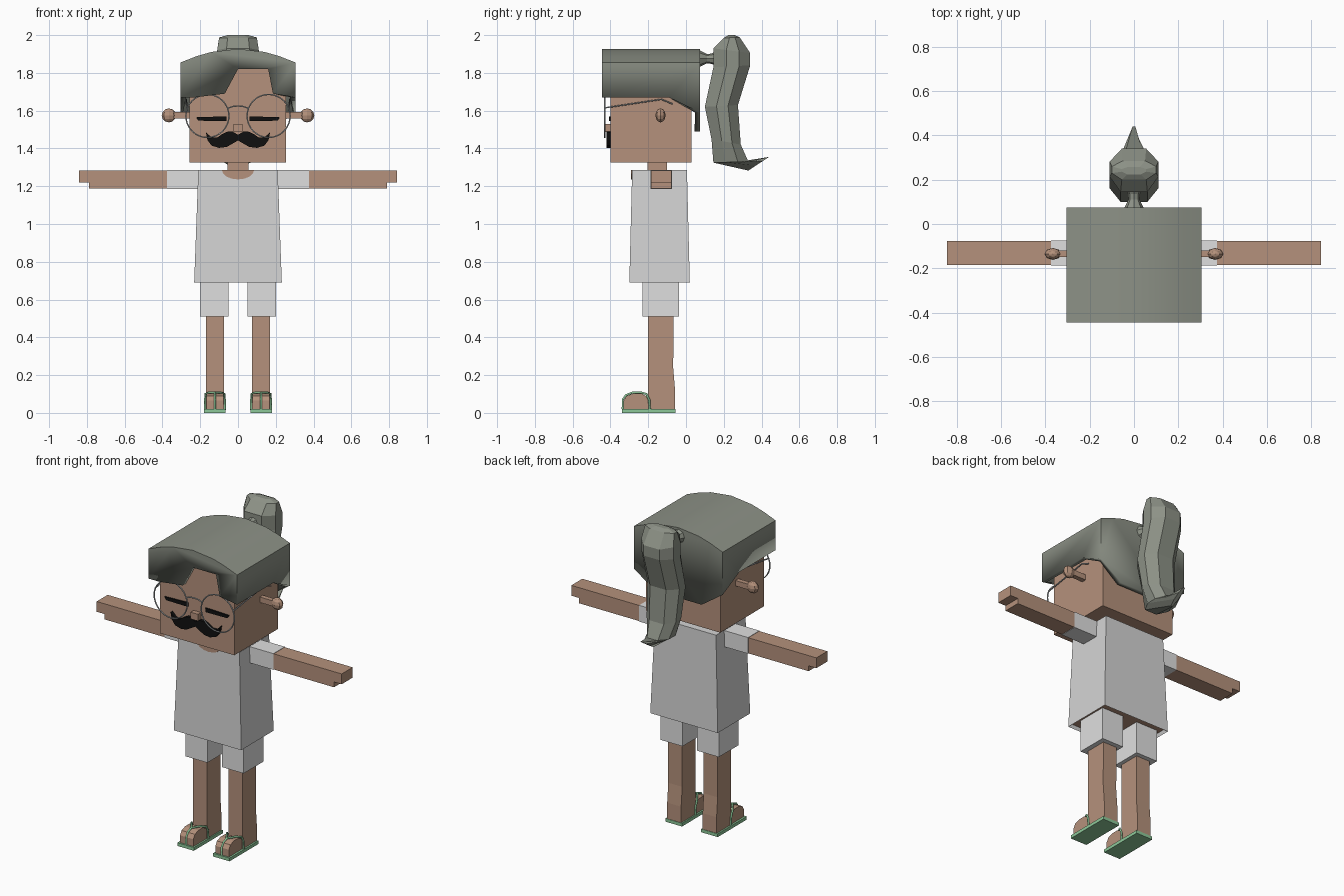
import bpy, bmesh, math
from mathutils import Vector

old = bpy.data.objects.get("Cube")
if old:
    bpy.data.objects.remove(old, do_unlink=True)


def material(name, rgb):
    m = bpy.data.materials.new(name)
    m.use_nodes = True
    m.diffuse_color = (*rgb, 1)
    m.node_tree.nodes["Principled BSDF"].inputs["Base Color"].default_value = (*rgb, 1)
    return m


SKIN = material("skin", (0.46, 0.285, 0.2))
HAIR = material("grey_hair", (0.265, 0.285, 0.24))
SHIRT = material("shirt_white", (0.66, 0.66, 0.66))
SHORTS = material("shorts_white", (0.74, 0.74, 0.74))
BLACK = material("black", (0.005, 0.005, 0.005))
METAL = material("glasses_metal", (0.45, 0.47, 0.48))
GREEN = material("sandal_green", (0.27, 0.58, 0.32))


def finish(name, bm, *mats):
    bmesh.ops.recalc_face_normals(bm, faces=bm.faces)
    me = bpy.data.meshes.new(name)
    bm.to_mesh(me)
    bm.free()
    for m in mats:
        me.materials.append(m)
    ob = bpy.data.objects.new(name, me)
    bpy.context.collection.objects.link(ob)
    return ob


def loft(name, rings, mat):
    """Skin a list of equal-length point rings and cap both ends."""
    bm = bmesh.new()
    loops = [[bm.verts.new(p) for p in r] for r in rings]
    n = len(loops[0])
    for a, b in zip(loops, loops[1:]):
        for i in range(n):
            j = (i + 1) % n
            bm.faces.new((a[i], a[j], b[j], b[i]))
    bm.faces.new(loops[0])
    bm.faces.new(loops[-1])
    return finish(name, bm, mat)


def prism(name, pts, axis, a, b, mat):
    """Extrude a profile along x (points are y, z) or y (points are x, z)."""
    def place(t):
        return [(t, u, z) if axis == "x" else (u, t, z) for u, z in pts]
    return loft(name, [place(a), place(b)], mat)


def rect(u0, u1, z0, z1):
    return [(u0, z0), (u1, z0), (u1, z1), (u0, z1)]


def box(name, x0, x1, y0, y1, z0, z1, mat):
    return prism(name, rect(x0, x1, z0, z1), "y", y0, y1, mat)


def wire(name, paths, radius, mat):
    """Thin round tube along each (points, closed) path."""
    cu = bpy.data.curves.new(name, "CURVE")
    cu.dimensions = "3D"
    cu.bevel_depth = radius
    cu.bevel_resolution = 1
    for pts, closed in paths:
        sp = cu.splines.new("POLY")
        sp.points.add(len(pts) - 1)
        for q, p in zip(sp.points, pts):
            q.co = (*p, 1)
        sp.use_cyclic_u = closed
    cu.materials.append(mat)
    ob = bpy.data.objects.new(name, cu)
    bpy.context.collection.objects.link(ob)


# Head, nose and neck
box("head", -0.257, 0.255, -0.4, 0.03, 1.325, 1.85, SKIN)
box("nose", -0.025, 0.025, -0.43, -0.39, 1.488, 1.53, SKIN)
box("neck", -0.055, 0.055, -0.205, -0.1, 1.25, 1.34, SKIN)

# Hair cap: arched sheet with a notched fringe and a long nape
arch = [(-0.305, 1.855), (-0.22, 1.888), (-0.14, 1.911), (0, 1.927),
        (0.14, 1.911), (0.22, 1.888), (0.305, 1.855)]
fringe = [(0.305, 1.67), (0.185, 1.69), (0.16, 1.82), (0, 1.82),
          (-0.07, 1.69), (-0.23, 1.67), (-0.305, 1.67)]
nape = [(0.305, 1.59), (0.16, 1.49), (-0.16, 1.49), (-0.305, 1.59)]
FRONT, BACK = -0.445, 0.075
side = [(FRONT, 1.855), (BACK, 1.855), (BACK, 1.59), (-0.09, 1.67), (FRONT, 1.67)]
polys = [[(x, FRONT, z) for x, z in arch + fringe],
         [(x, BACK, z) for x, z in arch + nape]]
polys += [[(x, y, z) for y, z in side] for x in (-0.305, 0.305)]
polys += [[(p[0], FRONT, p[1]), (q[0], FRONT, q[1]), (q[0], BACK, q[1]), (p[0], BACK, p[1])]
          for p, q in zip(arch, arch[1:])]
bm = bmesh.new()
for poly in polys:
    bm.faces.new([bm.verts.new(p) for p in poly])
bmesh.ops.remove_doubles(bm, verts=bm.verts, dist=0.001)
hair = finish("hair_cap", bm, HAIR)
hair.data.shade_smooth()
hair.data.set_sharp_from_angle(angle=math.radians(25))
thick = hair.modifiers.new("thickness", "SOLIDIFY")
thick.thickness = 0.03
thick.offset = -1

# Hair tie and ponytail
loft("hair_tie", [[(r * math.cos(k * math.pi / 4), y, 1.875 + r * math.sin(k * math.pi / 4))
                   for k in range(8)]
                  for y, r in ((0.06, 0.05), (0.11, 0.025), (0.135, 0.027), (0.17, 0.045))], HAIR)
tail = [((0.2, 1.985), (0.285, 1.988), 0.1), ((0.145, 1.93), (0.34, 1.905), 0.11),
        ((0.145, 1.83), (0.34, 1.84), 0.11), ((0.1, 1.62), (0.275, 1.63), 0.11),
        ((0.135, 1.45), (0.29, 1.42), 0.1), ((0.145, 1.325), (0.33, 1.33), 0.075),
        ((0.33, 1.283), (0.44, 1.355), 0.012)]
rings = []
for f, b, w in tail:
    f, b = Vector((0, *f)), Vector((0, *b))
    rings.append([f.lerp(b, t) + Vector((w * k, 0, 0)) for t, k in
                  ((0, -0.55), (0, 0.55), (0.35, 1), (0.7, 1), (1, 0.5),
                   (1, -0.5), (0.7, -1), (0.35, -1))])
rings.insert(0, [Vector((v.x * 0.55, 0.24 + (v.y - 0.24) * 0.4, 2)) for v in rings[0]])
loft("ponytail", rings, HAIR)

# Moustache
half = [(0, 1.472), (0.03, 1.49), (0.06, 1.488), (0.085, 1.475), (0.11, 1.458), (0.14, 1.458),
        (0.17, 1.487), (0.162, 1.445), (0.14, 1.415), (0.1, 1.403), (0.06, 1.408),
        (0.03, 1.425), (0, 1.442)]
prism("moustache", half + [(-x, z) for x, z in half[-2:0:-1]], "y", -0.42, -0.395, BLACK)

# Shirt with a skin-coloured recess inside the hem
bm = bmesh.new()
lo, hi = [[bm.verts.new((x, y, z)) for x, y in ((-w, f), (w, f), (w, b), (-w, b))]
          for w, f, b, z in ((0.232, -0.3, 0.02, 0.69), (0.21, -0.285, 0.005, 1.287))]
for i in range(4):
    bm.faces.new((lo[i], lo[(i + 1) % 4], hi[(i + 1) % 4], hi[i]))
bm.faces.new(hi)
hem = bm.faces.new(lo)
bmesh.ops.recalc_face_normals(bm, faces=bm.faces)
bmesh.ops.inset_region(bm, faces=[hem], thickness=0.012)
hem.material_index = 1
for v in hem.verts:
    v.co.z += 0.02
finish("shirt", bm, SHIRT, SKIN)

# Neckline plate
arc = [math.pi * (1 + k / 8) for k in range(9)]
prism("neckline", [(0.085 * math.cos(a), 1.286 + 0.05 * math.sin(a)) for a in arc],
      "y", -0.29, -0.283, SKIN)

# Paired parts
circle = [2 * math.pi * k / 32 for k in range(32)]
for s, label in ((1, "left"), (-1, "right")):
    box(label + "_sleeve", s * 0.19, s * 0.375, -0.187, -0.075, 1.185, 1.286, SHORTS)
    prism(label + "_arm", [(s * x, z) for x, z in
                           ((0.37, 1.187), (0.79, 1.187), (0.79, 1.22), (0.843, 1.22),
                            (0.843, 1.284), (0.37, 1.284))], "y", -0.185, -0.077, SKIN)
    box(label + "_shorts_leg", s * 0.05, s * 0.2, -0.23, -0.037, 0.51, 0.72, SHORTS)
    prism(label + "_leg", [(-0.2, 0.02), (-0.058, 0.02), (-0.058, 0.12), (-0.068, 0.24),
                           (-0.065, 0.55), (-0.2, 0.55)], "x", s * 0.074, s * 0.17, SKIN)

    # Foot and sandal
    prism(label + "_foot", [(-0.195, 0.018), (-0.33, 0.018), (-0.33, 0.065), (-0.315, 0.09),
                            (-0.28, 0.102), (-0.235, 0.102), (-0.195, 0.08)],
          "x", s * 0.076, s * 0.168, SKIN)
    box(label + "_sole", s * 0.066, s * 0.18, -0.34, -0.055, 0, 0.02, GREEN)
    c = s * 0.122
    straps = [([(c, -0.335, 0.02), (c, -0.335, 0.07), (c, -0.318, 0.094), (c, -0.285, 0.107)], False)]
    for d in (-1, 1):
        straps.append(([(c, -0.285, 0.107), (c + d * 0.03, -0.24, 0.108),
                        (c + d * 0.05, -0.21, 0.1), (c + d * 0.052, -0.195, 0.07),
                        (c + d * 0.052, -0.192, 0.015)], False))
    wire(label + "_sandal_strap", straps, 0.006, GREEN)

    # Ear: stalk with a rounded end
    box(label + "_ear_stalk", s * 0.25, s * 0.345, -0.15, -0.12, 1.558, 1.592, SKIN)
    bm = bmesh.new()
    bmesh.ops.create_uvsphere(bm, u_segments=8, v_segments=6, radius=1)
    for v in bm.verts:
        v.co = (s * 0.366 + v.co.x * 0.038, -0.135 + v.co.y * 0.027, 1.575 + v.co.z * 0.037)
    finish(label + "_ear_end", bm, SKIN)

    # Closed eye and lens frame with its temple arm
    prism(label + "_eye", [(s * x, z) for x, z in
                           ((0.062, 1.545), (0.21, 1.547), (0.222, 1.565), (0.06, 1.57))],
          "y", -0.408, -0.399, BLACK)
    rim = [(s * 0.162 + 0.114 * math.cos(a), -0.43, 1.572 + 0.114 * math.sin(a)) for a in circle]
    temple = [(s * 0.268, -0.43, 1.615), (s * 0.275, -0.13, 1.66), (s * 0.275, -0.07, 1.635)]
    wire(label + "_glasses_frame", [(rim, True), (temple, False)], 0.004, METAL)

bridge = [(0.056 * math.cos(a), -0.43, 1.605 + 0.02 * math.sin(a)) for a in
          [math.pi * k / 6 for k in range(7)]]
wire("glasses_bridge", [(bridge, False)], 0.004, METAL)
